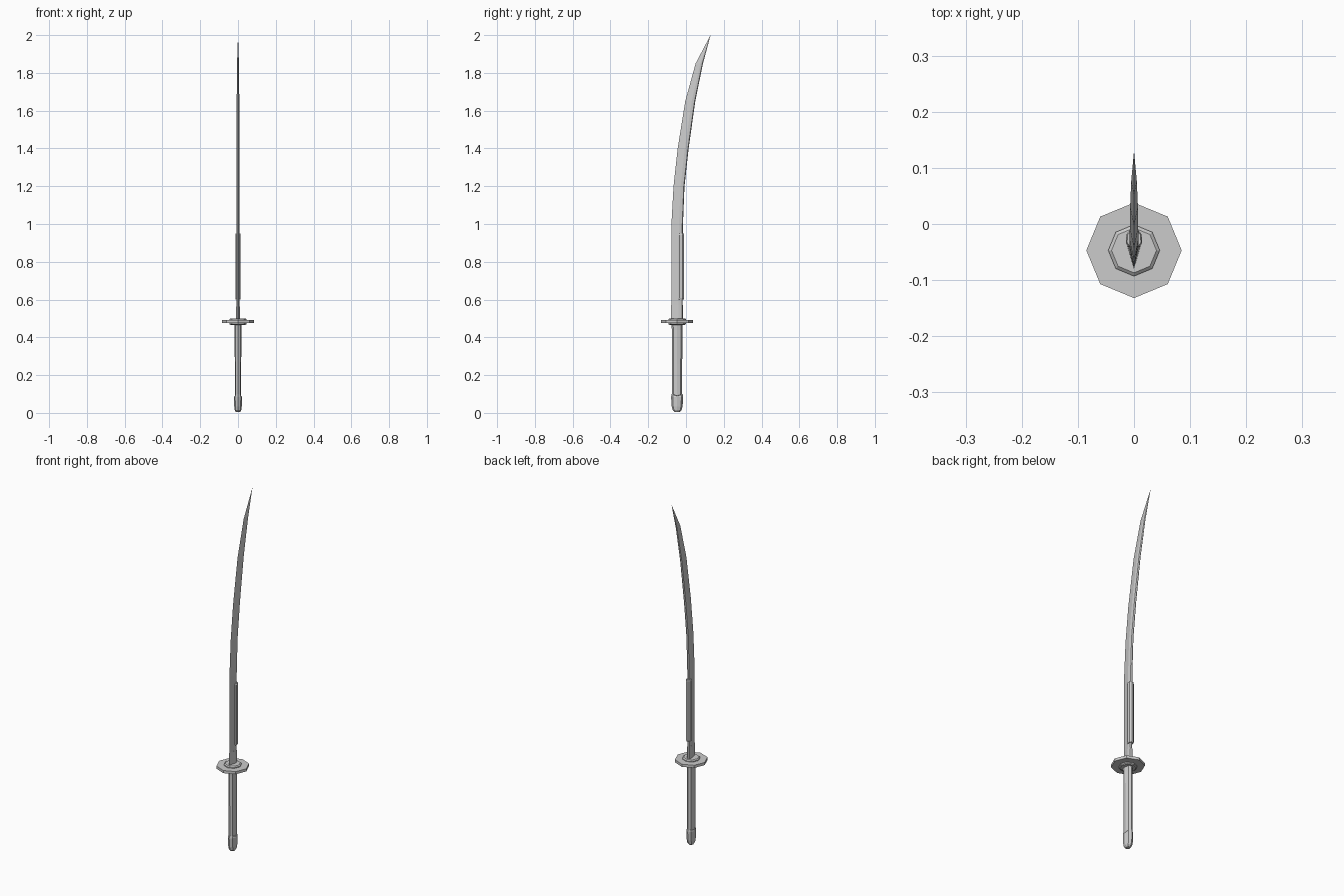
import bpy, bmesh, math

if "Cube" in bpy.data.objects:
    bpy.data.objects.remove(bpy.data.objects["Cube"])

CY = -0.047  # hilt axis


def loft(name, rings, tip=None):
    """Skin a list of equal-length point rings, closing the ends."""
    bm = bmesh.new()
    vs = [[bm.verts.new(p) for p in r] for r in rings]
    n = len(vs[0])
    for a, b in zip(vs, vs[1:]):
        for i in range(n):
            bm.faces.new((a[i], a[(i + 1) % n], b[(i + 1) % n], b[i]))
    bm.faces.new(vs[0][::-1])
    if tip:
        t = bm.verts.new(tip)
        for i in range(n):
            bm.faces.new((vs[-1][i], vs[-1][(i + 1) % n], t))
    else:
        bm.faces.new(vs[-1])
    bmesh.ops.recalc_face_normals(bm, faces=bm.faces)
    me = bpy.data.meshes.new(name)
    bm.to_mesh(me)
    bm.free()
    ob = bpy.data.objects.new(name, me)
    bpy.context.collection.objects.link(ob)
    return ob


def oval(rx, ry, z, n=8, turn=0.0):
    return [(rx * math.cos(2 * math.pi * i / n + turn),
             CY + ry * math.sin(2 * math.pi * i / n + turn), z) for i in range(n)]


def blade_ring(edge, back, z, t):
    """Sharp front edge, widest near the back, low ridged spine."""
    w = back - edge
    side = edge + 0.65 * w
    return [(0, edge, z), (t, side, z), (t * 0.75, back - 0.004, z),
            (0, back, z), (-t * 0.75, back - 0.004, z), (-t, side, z)]


# Curved blade: cutting edge y, spine y, height, half thickness
stations = [(-0.078, -0.018, 0.49, 0.008), (-0.078, -0.018, 0.75, 0.008),
            (-0.077, -0.016, 1.00, 0.008), (-0.066, -0.008, 1.20, 0.008),
            (-0.044, 0.014, 1.40, 0.0075), (-0.004, 0.049, 1.65, 0.007),
            (0.051, 0.090, 1.85, 0.005)]
loft("blade", [blade_ring(*s) for s in stations], (0, 0.13, 2.0))

# Blade collar, tapering upward into the blade
loft("blade_collar", [blade_ring(-0.081, -0.016, 0.49, 0.012),
                      blade_ring(-0.079, -0.017, 0.57, 0.009)])


# Sleeve wrapped over the spine, with chamfered ends
def sleeve_ring(z, s):
    pts = [(0.010, -0.041), (0.0145, -0.034), (0.0135, -0.018), (0.006, -0.010)]
    pts += [(-x, y) for x, y in reversed(pts)]
    return [(x * s, -0.026 + (y + 0.026) * s, z) for x, y in pts]


loft("spine_sleeve", [sleeve_ring(0.60, 0.85), sleeve_ring(0.607, 1),
                      sleeve_ring(0.943, 1), sleeve_ring(0.95, 0.85)])

# Octagonal guard and its raised washers
loft("guard", [oval(0.085, 0.085, z) for z in (0.476, 0.491)])
loft("guard_washers", [oval(r, r, z) for r, z in
                       ((0.040, 0.466), (0.046, 0.470), (0.046, 0.496), (0.040, 0.501))])

# Grip, slightly waisted
loft("grip", [oval(rx, ry, z) for rx, ry, z in
              ((0.017, 0.027, 0.08), (0.017, 0.027, 0.26), (0.018, 0.028, 0.44), (0.020, 0.030, 0.47))])

# Rounded pommel cap with a rim that rises front and back
pommel = [oval(rx, ry, z) for rx, ry, z in
          ((0.012, 0.014, 0.006), (0.018, 0.024, 0.016), (0.020, 0.029, 0.035), (0.021, 0.032, 0.085))]
rim = [(x, y, 0.088 + 0.012 * abs(y - CY) / 0.030) for x, y, z in oval(0.0185, 0.0295, 0)]
loft("pommel", pommel + [rim])
